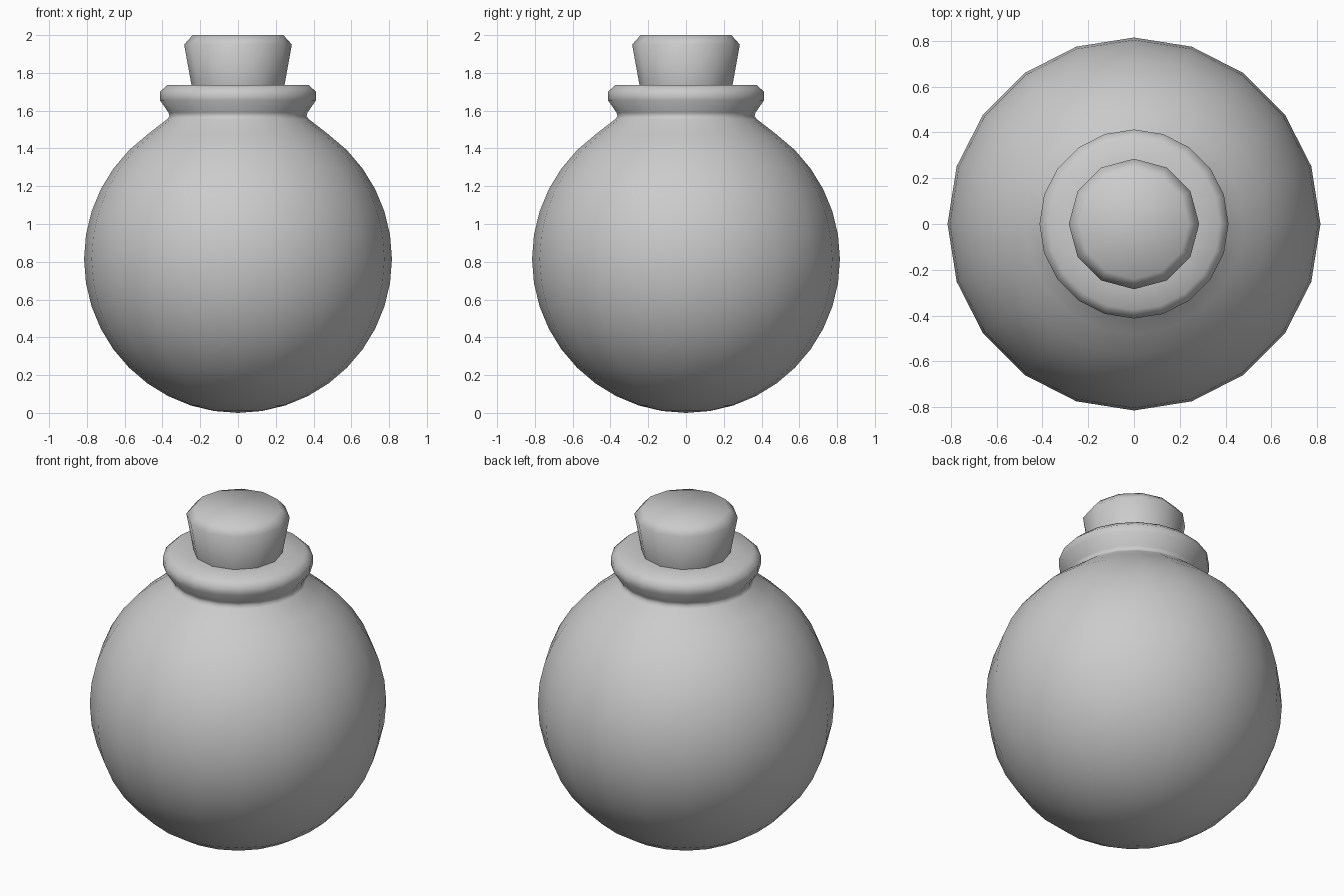
import bpy, bmesh
from math import sin, cos, pi, radians

if "Cube" in bpy.data.objects:
    bpy.data.objects.remove(bpy.data.objects["Cube"])


def lathe(name, profile, sides):
    """Revolve (radius, z) points, listed bottom to top, around the z axis."""
    bm = bmesh.new()
    rings = []
    for r, z in profile:
        if r == 0:
            rings.append([bm.verts.new((0, 0, z))] * sides)
        else:
            rings.append([bm.verts.new((r * cos(2 * pi * i / sides),
                                        r * sin(2 * pi * i / sides), z))
                          for i in range(sides)])
    for low, high in zip(rings, rings[1:]):
        for i in range(sides):
            j = (i + 1) % sides
            corners = list(dict.fromkeys((low[i], low[j], high[j], high[i])))
            bm.faces.new(corners)
    # flat caps on open ends
    if profile[0][0] > 0:
        bm.faces.new(rings[0][::-1])
    if profile[-1][0] > 0:
        bm.faces.new(rings[-1])
    for f in bm.faces:
        f.smooth = True
    mesh = bpy.data.meshes.new(name)
    bm.to_mesh(mesh)
    bm.free()
    obj = bpy.data.objects.new(name, mesh)
    bpy.context.collection.objects.link(obj)
    return obj


# Round flask: spherical bowl, pinched neck, rolled lip
R = 0.815
bowl = [(R * sin(radians(a)), R - R * cos(radians(a))) for a in range(0, 145, 9)]
neck_and_lip = [(0.375, 1.555), (0.363, 1.57), (0.368, 1.59), (0.413, 1.655),
                (0.413, 1.70), (0.375, 1.735), (0.23, 1.735)]
lathe("flask", bowl + neck_and_lip, 20)

# Tapered cork with bevelled top, seated in the lip
lathe("cork", [(0.225, 1.62), (0.246, 1.735), (0.285, 1.95), (0.24, 2.0)], 12)
